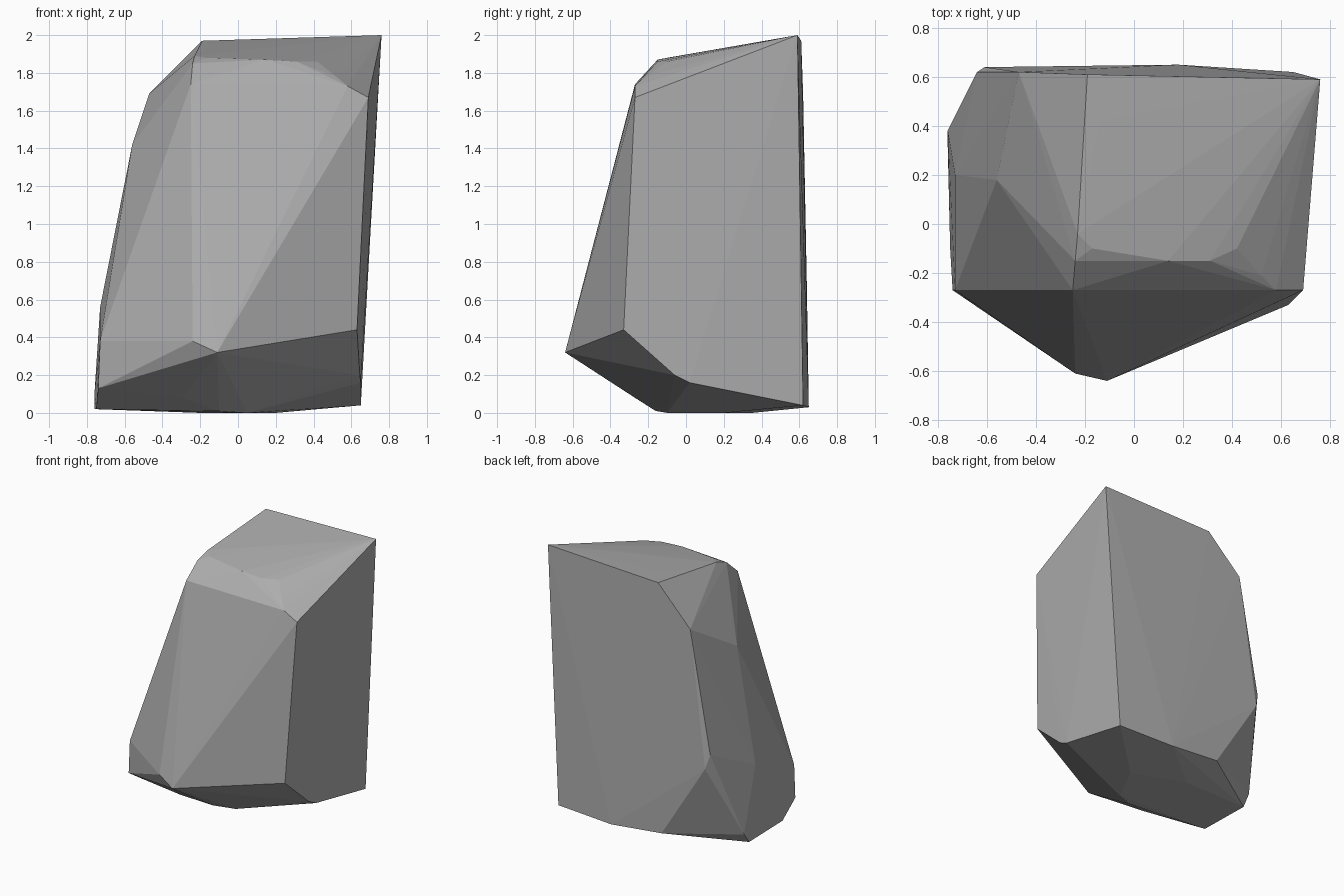
import bpy, bmesh

# Corner points of the chipped boulder; the hull gives the flat facets
crown = [(.76, .59, 2), (-.19, .61, 1.97), (-.14, .42, 1.95), (-.23, -.04, 1.89),
         (-.17, -.1, 1.88), (-.24, -.15, 1.85), (.14, -.15, 1.87), (.31, -.15, 1.86),
         (.42, -.1, 1.86), (.52, -.21, 1.78), (.58, -.27, 1.73), (.69, -.27, 1.67),
         (-.25, -.27, 1.74), (-.47, .62, 1.69), (-.56, .18, 1.42)]
sides = [(-.53, -.29, .85), (-.73, -.27, .38), (-.74, -.27, .13), (-.24, -.61, .38),
         (-.11, -.64, .32), (.63, -.33, .44), (-.73, .2, .56), (-.64, .62, .77),
         (-.61, .64, .66), (-.76, .38, .1)]
base = [(-.76, .32, .02), (-.75, -.1, .02), (-.24, .64, .07), (.18, .65, .03),
        (.65, .62, .04), (.65, .02, .16), (.645, -.06, .2), (-.3, -.27, .08),
        (-.1, -.16, .01), (.05, -.1, 0), (.2, .2, 0), (-.2, .35, 0)]

# Boulder
bm = bmesh.new()
for p in crown + sides + base:
    bm.verts.new(p)
hull = bmesh.ops.convex_hull(bm, input=bm.verts[:])
loose = {g for g in hull["geom_interior"] + hull["geom_unused"]
         if isinstance(g, bmesh.types.BMVert)}
bmesh.ops.delete(bm, geom=list(loose), context='VERTS')
bmesh.ops.recalc_face_normals(bm, faces=bm.faces[:])
mesh = bpy.data.meshes.new("boulder")
bm.to_mesh(mesh)
bm.free()

# Stone colour
stone = bpy.data.materials.new("grey stone")
stone.diffuse_color = (.42, .42, .42, 1)
mesh.materials.append(stone)
bpy.context.collection.objects.link(bpy.data.objects.new("boulder", mesh))
